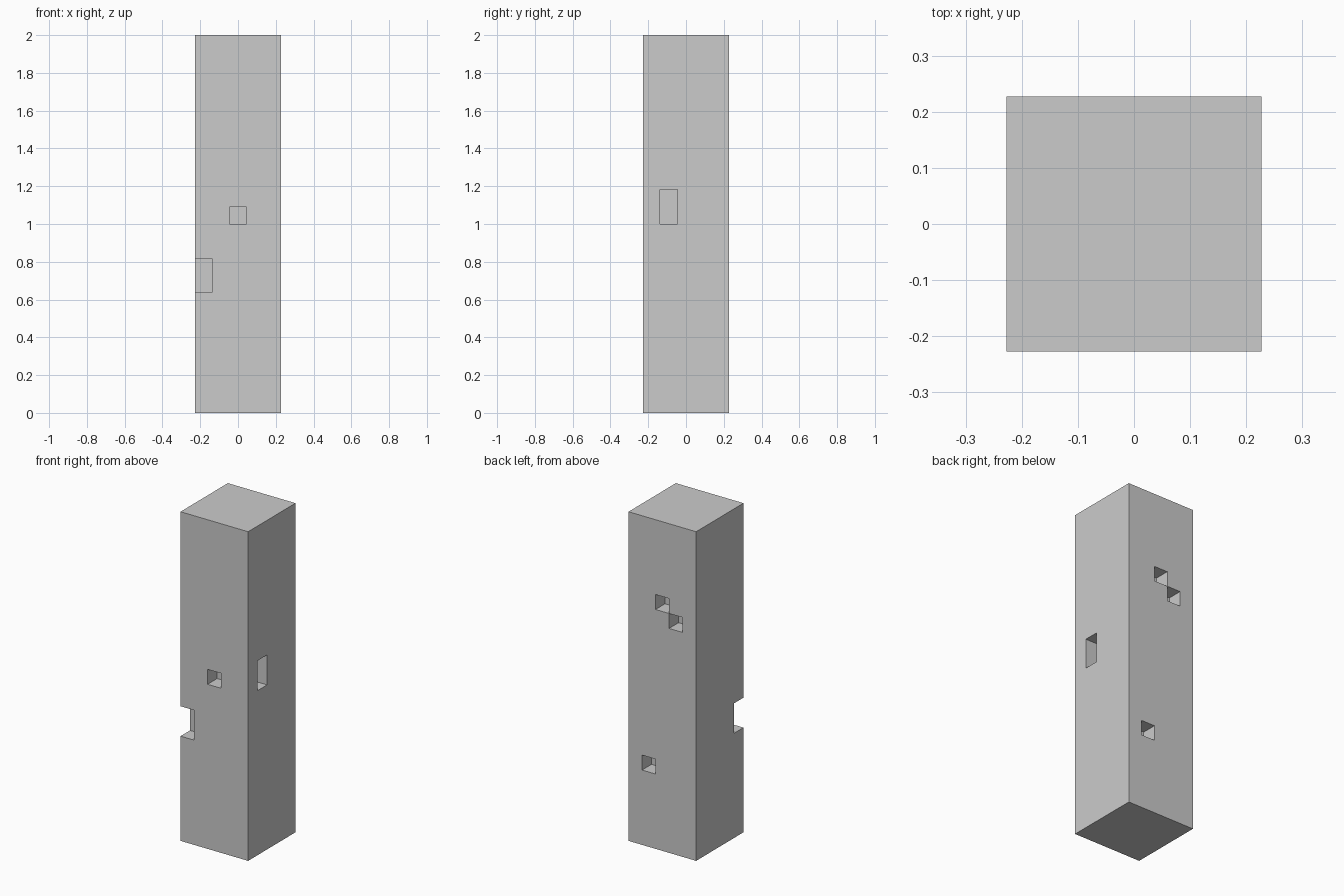
import bpy, bmesh
from mathutils import Vector

if "Cube" in bpy.data.objects:
    bpy.data.objects.remove(bpy.data.objects["Cube"])

# Pillar measured in square cells: 5 x 5 x 22, total height 2
NX, NY, NZ = 5, 5, 22
CELL = 2.0 / NZ

# Cells carved out of the surface
carved = {
    (2, 0, 11),                  # front pocket
    (0, 0, 7), (0, 0, 8),        # front left corner notch
    (4, 1, 11), (4, 1, 12),      # right side slot
    (2, 4, 16), (1, 4, 15),      # back diagonal pockets
    (3, 4, 5),                   # back lower pocket
}
solid = {(x, y, z) for x in range(NX) for y in range(NY) for z in range(NZ)} - carved

bm = bmesh.new()
verts = {}


def corner(p):
    """Shared vertex at a grid corner."""
    if p not in verts:
        verts[p] = bm.verts.new(((p[0] - NX / 2) * CELL, (p[1] - NY / 2) * CELL, p[2] * CELL))
    return verts[p]


# Skin: one quad wherever a solid cell meets empty space
for cell in sorted(solid):
    for axis in range(3):
        u, v = (axis + 1) % 3, (axis + 2) % 3
        for side in (0, 1):
            neighbour = list(cell)
            neighbour[axis] += 1 if side else -1
            if tuple(neighbour) in solid:
                continue
            quad = []
            for du, dv in ((0, 0), (1, 0), (1, 1), (0, 1)):
                p = list(cell)
                p[axis] += side
                p[u] += du
                p[v] += dv
                quad.append(corner(tuple(p)))
            bm.faces.new(quad if side else quad[::-1])

mesh = bpy.data.meshes.new("notched_pillar")
bm.to_mesh(mesh)
bm.free()
pillar = bpy.data.objects.new("notched_pillar", mesh)
bpy.context.collection.objects.link(pillar)
